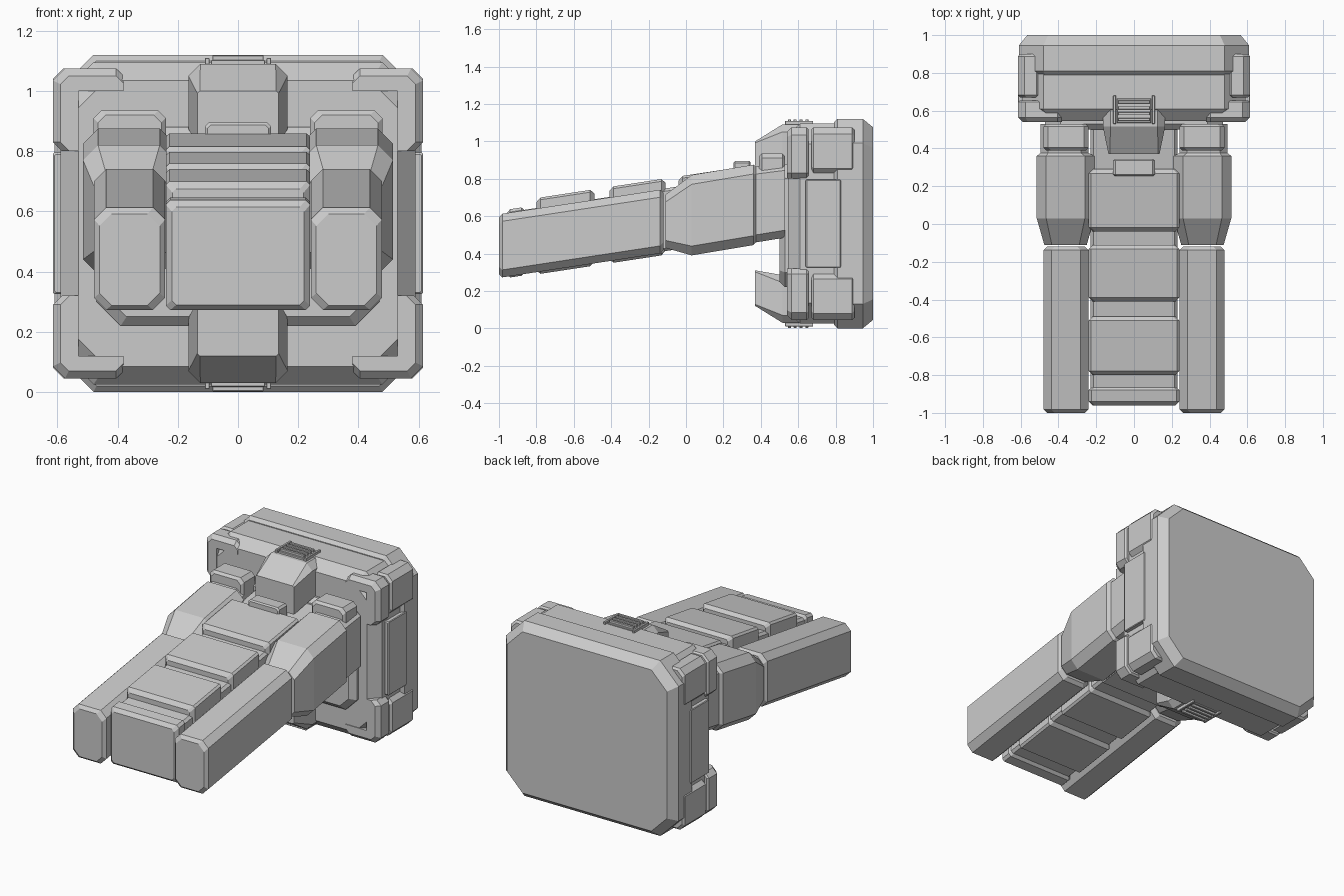
import bpy, bmesh

if "Cube" in bpy.data.objects:
    bpy.data.objects.remove(bpy.data.objects["Cube"])

mat = bpy.data.materials.new("plain grey")
mat.diffuse_color = (0.6, 0.6, 0.6, 1)
mat.use_nodes = True
mat.node_tree.nodes["Principled BSDF"].inputs["Base Color"].default_value = mat.diffuse_color
MID_Z = 0.56      # mirror height for the upper / lower parts
SLOPE = 0.152     # upward tilt of the arm along y


def octagon(x0, x1, z0, z1, c):
    """Rectangle in xz with chamfered corners."""
    return [(x0 + c, z0), (x1 - c, z0), (x1, z0 + c), (x1, z1 - c),
            (x1 - c, z1), (x0 + c, z1), (x0, z1 - c), (x0, z0 + c)]


def loft(name, rings, slope=0.0, mx=False, mz=False):
    """Skin (y, xz points) rings into a solid, optionally mirrored in x and z."""
    for sx in ((1, -1) if mx else (1,)):
        for sz in ((1, -1) if mz else (1,)):
            bm = bmesh.new()
            loops = []
            for y, pts in rings:
                loops.append([bm.verts.new((sx * x, y, MID_Z + sz * (z + slope * y - MID_Z)))
                              for x, z in pts])
            n = len(loops[0])
            for a, b in zip(loops, loops[1:]):
                for i in range(n):
                    j = (i + 1) % n
                    bm.faces.new((a[i], a[j], b[j], b[i]))
            bm.faces.new(loops[0])
            bm.faces.new(loops[-1][::-1])
            bmesh.ops.recalc_face_normals(bm, faces=bm.faces)
            me = bpy.data.meshes.new(name)
            bm.to_mesh(me)
            bm.free()
            me.materials.append(mat)
            ob = bpy.data.objects.new(name, me)
            bpy.context.collection.objects.link(ob)


def block(name, x0, x1, y0, y1, z0, z1, c, e, **kw):
    """Box with corner chamfer c and both ends bevelled by e."""
    small = octagon(x0 + e, x1 - e, z0 + e, z1 - e, c)
    full = octagon(x0, x1, z0, z1, c)
    loft(name, [(y0, small), (y0 + e, full), (y1 - e, full), (y1, small)], **kw)


# Wall base: back slab, front slab, raised mounting plate
loft("back_slab", [(0.79, octagon(-.59, .59, .02, 1.10, .12)),
                   (0.81, octagon(-.61, .61, 0, 1.12, .13)),
                   (0.945, octagon(-.61, .61, 0, 1.12, .13)),
                   (1.0, octagon(-.565, .565, .045, 1.075, .11))])
loft("front_slab", [(0.545, octagon(-.53, .53, .085, 1.035, .09)),
                    (0.61, octagon(-.59, .59, .025, 1.095, .11)),
                    (0.80, octagon(-.59, .59, .025, 1.095, .11))])
loft("mounting_plate", [(0.50, octagon(-.43, .43, .25, .85, .06)),
                        (0.53, octagon(-.47, .47, .22, .88, .08)),
                        (0.56, octagon(-.47, .47, .22, .88, .08))])


# Corner brackets, four of each
def bracket(d):
    return [(.38, 1.0), (.38, 1.05 - d), (.405, 1.075 - d), (.575 - d / 2, 1.075 - d),
            (.615 - d, 1.035 - d / 2), (.615 - d, .83), (.585 - d, .80),
            (.53, .80), (.53, 1.0)]


loft("corner_bracket", [(0.54, bracket(.025)), (0.565, bracket(0)), (0.645, bracket(0)),
                        (0.655, bracket(.01))], mx=True, mz=True)
block("corner_block", .48, .615, .67, .90, .82, 1.075, .035, .012, mx=True, mz=True)
block("side_panel", .57, .615, .64, .83, .325, .795, .004, .006, mx=True)

# Centre pods above and below the arm, with vents
loft("centre_pod", [(0.37, octagon(-.135, .135, .81, 1.0, .008)),
                    (0.515, octagon(-.165, .165, .835, 1.09, .04)),
                    (0.62, octagon(-.165, .165, .835, 1.09, .04))], mz=True)
block("vent_base", -.09, .09, .535, .665, 1.08, 1.103, .002, .002, mz=True)
block("vent_rail", .095, .11, .53, .68, 1.08, 1.11, .002, .002, mx=True, mz=True)
for i in range(4):
    y = .545 + i * .031
    block("vent_fin", -.085, .085, y, y + .016, 1.09, 1.118, .002, .002, mz=True)

# Shoulder connectors and the small blocks behind them
loft("shoulder", [(-.11, octagon(.25, .475, .43, .715, .04)),
                  (.03, octagon(.21, .515, .39, .82, .05)),
                  (.36, octagon(.21, .515, .445, .875, .05)),
                  (.375, octagon(.24, .495, .46, .865, .04)),
                  (.53, octagon(.24, .495, .485, .885, .04))], mx=True)
block("shoulder_cap", .24, .48, .39, .53, .80, .935, .025, .015, mx=True)
block("latch", -.11, .11, .255, .345, .80, .895, .012, .008)

# Side rails of the arm
block("arm_rail", .242, .478, -1.0, -.12, .422, .762, .04, .018, slope=SLOPE, mx=True)

# Centre of the arm: core, front cap and armour plates
block("arm_core", -.23, .23, -.93, .52, .43, .765, .015, .01, slope=SLOPE)
block("front_cap", -.24, .24, -.96, -.86, .415, .78, .015, .02, slope=SLOPE)
for y0, y1 in ((-.80, -.49), (-.41, -.11), (-.04, .29)):
    block("arm_plate", -.24, .24, y0, y1, .41, .818, .012, .022, slope=SLOPE)
